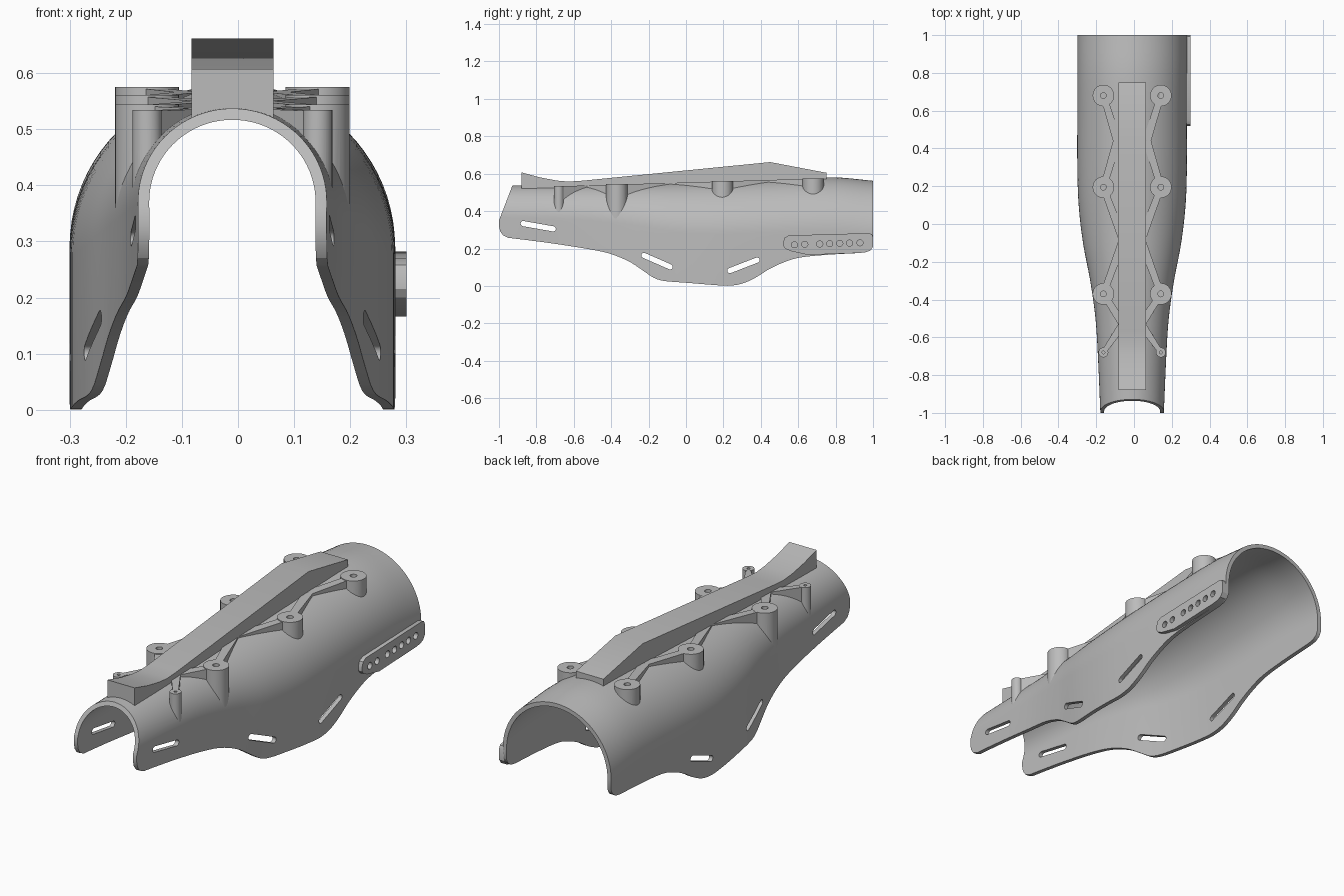
import bpy, bmesh, math
from mathutils import Vector

if "Cube" in bpy.data.objects:
    bpy.data.objects.remove(bpy.data.objects["Cube"], do_unlink=True)

grey = bpy.data.materials.new("plain_grey")
grey.use_nodes = True
grey.diffuse_color = (0.5, 0.5, 0.5, 1)
grey.node_tree.nodes["Principled BSDF"].inputs["Base Color"].default_value = (0.5, 0.5, 0.5, 1)

CX = -0.01        # symmetry plane of the arch
WALL = 0.02
cutters = []


def spline(keys, y):
    """Smooth interpolation through (y, value) keys."""
    y = min(max(y, keys[0][0]), keys[-1][0])
    n = len(keys)
    slope = lambda i: ((keys[min(i + 1, n - 1)][1] - keys[max(i - 1, 0)][1])
                       / (keys[min(i + 1, n - 1)][0] - keys[max(i - 1, 0)][0]))
    i = next(k for k in range(n - 1) if y <= keys[k + 1][0])
    (a, va), (b, vb) = keys[i], keys[i + 1]
    h = b - a
    t = (y - a) / h
    return ((2*t**3 - 3*t**2 + 1) * va + (t**3 - 2*t**2 + t) * h * slope(i)
            + (3*t**2 - 2*t**3) * vb + (t**3 - t**2) * h * slope(i + 1))


def loft(name, rings):
    """Closed solid through a list of equal-sized rings."""
    bm = bmesh.new()
    rows = [[bm.verts.new(p) for p in ring] for ring in rings]
    n = len(rows[0])
    for a, b in zip(rows, rows[1:]):
        for i in range(n):
            j = (i + 1) % n
            bm.faces.new((a[i], a[j], b[j], b[i]))
    bm.faces.new(rows[0])
    bm.faces.new(rows[-1])
    bmesh.ops.recalc_face_normals(bm, faces=bm.faces)
    mesh = bpy.data.meshes.new(name)
    bm.to_mesh(mesh)
    bm.free()
    obj = bpy.data.objects.new(name, mesh)
    bpy.context.scene.collection.objects.link(obj)
    return obj


def side_prism(name, outline, x0, x1):
    return loft(name, [[(x, y, z) for y, z in outline] for x in (x0, x1)])


def cylinder(name, x, y, z0, z1, r, n=32):
    angles = [math.tau * i / n for i in range(n)]
    return loft(name, [[(x + r * math.cos(a), y + r * math.sin(a), z) for a in angles]
                       for z in (z0, z1)])


def slot(y0, z0, y1, z1, r, n=10):
    """Stadium outline between two centres."""
    base = math.atan2(z1 - z0, y1 - y0) + math.pi / 2
    return [(cy + r * math.cos(base + s + math.pi * i / n),
             cz + r * math.sin(base + s + math.pi * i / n))
            for cy, cz, s in ((y0, z0, 0), (y1, z1, math.pi)) for i in range(n + 1)]


def cut(obj, cutter, operation="DIFFERENCE"):
    mod = obj.modifiers.new("cut", "BOOLEAN")
    mod.operation, mod.object, mod.solver = operation, cutter, "EXACT"
    bpy.context.view_layer.update()
    graph = bpy.context.evaluated_depsgraph_get()
    mesh = bpy.data.meshes.new_from_object(obj.evaluated_get(graph))
    obj.modifiers.clear()
    obj.data = mesh
    cutter.hide_render = True
    if cutter not in cutters:
        cutters.append(cutter)


# Arched body: vertical sides below a half-round top
HALF_WIDTH = [(-1, .168), (-.7, .181), (-.5, .194), (-.3, .222), (-.1, .26),
              (.1, .283), (.3, .29), (.6, .29), (1, .29)]
CREST = [(-1, .536), (-.6, .541), (0, .557), (.5, .575), (.8, .58), (1, .562)]


def arch_ring(y, inset, floor, n=40):
    w = spline(HALF_WIDTH, y)
    spring = spline(CREST, y) - w
    w -= inset
    arc = [(CX - w * math.cos(math.pi * i / n), y, spring + w * math.sin(math.pi * i / n))
           for i in range(n + 1)]
    return [(CX - w, y, floor)] + arc + [(CX + w, y, floor)]


def arch_solid(name, inset, floor, reach):
    stations = [-reach] + [-1 + i / 24 for i in range(49)] + [reach]
    return loft(name, [arch_ring(y, inset, floor) for y in stations])


shell = arch_solid("forearm_shell", 0, -.05, 1.05)
cut(shell, arch_solid("inner_cutter", WALL, -.15, 1.2))

# Side silhouette trims the lower edge and both ends
LOWER = [(-.95, .257), (-.85, .245), (-.7, .225), (-.5, .193), (-.4, .17), (-.3, .128),
         (-.22, .075), (-.17, .042), (-.12, .027), (0, .017), (.15, .005), (.23, .001),
         (.3, .012), (.37, .043), (.44, .087), (.52, .125), (.6, .15), (.75, .166), (.93, .176)]
edge = [(-.95 + 1.88 * i / 80, max(0, spline(LOWER, -.95 + 1.88 * i / 80))) for i in range(81)]
outline = ([(-.9, .61), (-1, .35), (-1, .32), (-.994, .293), (-.978, .27)] + edge
           + [(.965, .182), (.988, .197), (1, .22), (1, .8), (-.9, .8)])
cut(shell, side_prism("silhouette_cutter", outline, -.5, .5), "INTERSECT")

# Strap slots through both walls
for ends in ((-.87, .333, -.71, .305), (-.225, .163, -.085, .102), (.235, .082, .38, .138)):
    cut(shell, side_prism("slot_cutter", slot(*ends, .014), -.5, .5))

# Core used to keep added parts out of the hollow
core = arch_solid("core_cutter", WALL / 2, -.15, 1.2)

# Raised spine along the crest
spine = side_prism("top_spine", [(-.88, .48), (-.88, .607), (-.78, .58), (-.69, .563), (-.63, .558),
                                 (-.56, .562), (.45, .662), (.75, .605), (.75, .48)],
                   CX - .073, CX + .073)
cut(spine, core)
parts = [shell, spine]

# Bosses with screw holes and the zigzag braces that tie them to the spine
BOSSES = [(.68, .057), (.195, .057), (-.37, .057), (-.68, .026)]
JOINTS = [(.44, .078), (-.085, .048), (-.53, .048)]
BOSS_X = .152


def deck(y):
    return .555 + .03 * y


def brace(name, start, end, w0, w1):
    a, b = Vector(start), Vector(end)
    d = (b - a).normalized()
    side = Vector((-d.y, d.x))
    plan = [a + side * w0, a - side * w0, b - side * w1, b + side * w1]
    return loft(name, [[(p.x, p.y, deck(p.y) - drop) for p in plan] for drop in (.2, .002)])


for sign, label in ((1, "left"), (-1, "right")):
    x = CX + sign * BOSS_X
    for k, (y, r) in enumerate(BOSSES):
        boss = cylinder(f"{label}_boss_{k + 1}", x, y, .34, deck(y), r)
        cut(boss, core)
        cut(boss, cylinder("screw_cutter", x, y, deck(y) - .035, deck(y) + .02, r * .25 + .001, 16))
        parts.append(boss)
        for jy, jx in JOINTS[max(k - 1, 0):k + 1]:
            centre, joint = Vector((x, y)), Vector((CX + sign * jx, jy))
            start = centre + (joint - centre).normalized() * r * .7
            arm = brace(f"{label}_brace_{k + 1}", start, joint, min(.018, r * .5), .022)
            cut(arm, core)
            parts.append(arm)

# Hinge plate with a row of holes on the left wall
plate = side_prism("hinge_plate", [(.52, .235), (.528, .258), (.55, .27), (.975, .282), (.993, .277),
                                   (1, .262), (1, .21), (.985, .188), (.96, .18), (.93, .176),
                                   (.65, .166), (.56, .186), (.53, .2), (.52, .215)], .27, .3)
for y in (.58, .635, .715, .768, .822, .875, .93):
    z = .22 + (y - .58) * .03
    cut(plate, side_prism("hole_cutter", slot(y - .0005, z, y + .0005, z, .016), .24, .34))
parts.append(plate)

for helper in cutters:
    bpy.data.objects.remove(helper, do_unlink=True)

# Finish: one colour, smooth curves with crisp edges
bpy.ops.object.select_all(action="DESELECT")
for obj in parts:
    obj.data.materials.clear()
    obj.data.materials.append(grey)
    obj.select_set(True)
bpy.context.view_layer.objects.active = shell
bpy.ops.object.shade_smooth_by_angle(angle=math.radians(30))
